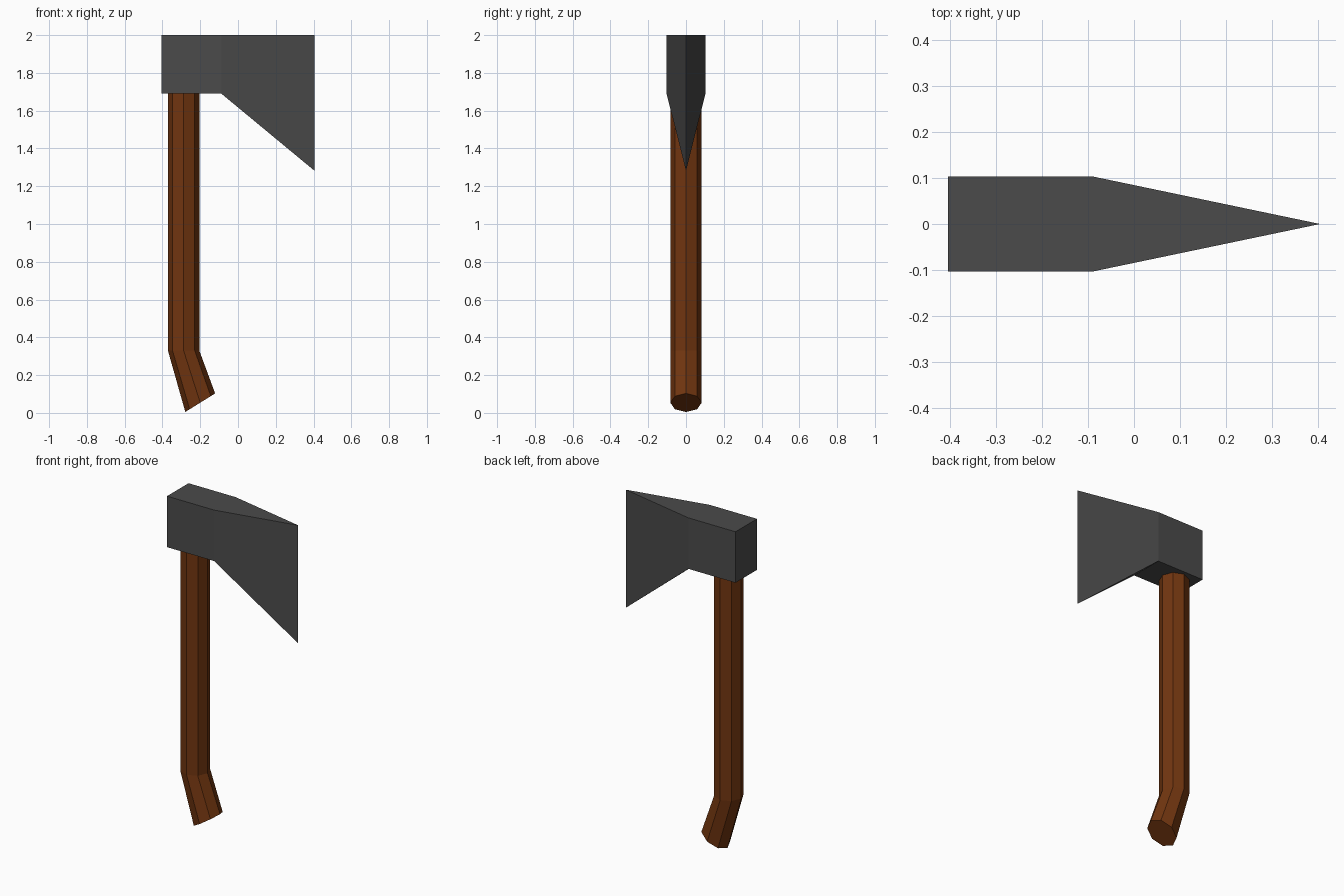
import bpy, bmesh
from math import cos, sin, tau

if "Cube" in bpy.data.objects:
    bpy.data.objects.remove(bpy.data.objects["Cube"])


def material(name, color):
    m = bpy.data.materials.new(name)
    m.diffuse_color = (*color, 1)
    m.use_nodes = True
    m.node_tree.nodes["Principled BSDF"].inputs["Base Color"].default_value = m.diffuse_color
    return m


def loft(name, rings, mat):
    """Bridge matching rings of points and cap both ends."""
    bm = bmesh.new()
    loops = [[bm.verts.new(p) for p in ring] for ring in rings]
    n = len(loops[0])
    for a, b in zip(loops, loops[1:]):
        for i in range(n):
            j = (i + 1) % n
            bm.faces.new((a[i], a[j], b[j], b[i]))
    bm.faces.new(loops[0])
    bm.faces.new(loops[-1])
    # closes the sharp edge, where both sides meet
    bmesh.ops.remove_doubles(bm, verts=bm.verts, dist=0.0005)
    bmesh.ops.recalc_face_normals(bm, faces=bm.faces)
    mesh = bpy.data.meshes.new(name)
    bm.to_mesh(mesh)
    bm.free()
    mesh.materials.append(mat)
    obj = bpy.data.objects.new(name, mesh)
    bpy.context.collection.objects.link(obj)
    return obj


steel = material("dark_steel", (0.07, 0.07, 0.07))
wood = material("brown_wood", (0.165, 0.036, 0.005))

# Handle: octagonal rings as (centre x, centre z, half width x, half rise z)
R = 0.083
sections = [(-0.20, 0.054, 0.079, 0.049), (-0.288, 0.33, R, 0), (-0.288, 1.70, R, 0)]
rings = [[(cx + rx * cos(i * tau / 8), R * sin(i * tau / 8), cz + rz * cos(i * tau / 8))
          for i in range(8)] for cx, cz, rx, rz in sections]
loft("handle", rings, wood)

# Head: block at the rear, wedge flaring down to the cutting edge
# stations as (x, half thickness, bottom z)
stations = [(-0.405, 0.103, 1.69), (-0.088, 0.103, 1.69)]
edge_x, edge_bottom, top = 0.405, 1.282, 2.0
bm = bmesh.new()
side = []
for x, t, low in stations:
    side.append([bm.verts.new(p) for p in ((x, -t, low), (x, t, low), (x, t, top), (x, -t, top))])
lower = bm.verts.new((edge_x, 0, edge_bottom))
upper = bm.verts.new((edge_x, 0, top))
back, mid = side
bm.faces.new(back)
for i in range(4):
    j = (i + 1) % 4
    bm.faces.new((back[i], back[j], mid[j], mid[i]))
bm.faces.new((mid[0], mid[1], lower))
bm.faces.new((mid[1], mid[2], upper, lower))
bm.faces.new((mid[2], mid[3], upper))
bm.faces.new((mid[3], mid[0], lower, upper))
bmesh.ops.recalc_face_normals(bm, faces=bm.faces)
mesh = bpy.data.meshes.new("axe_head")
bm.to_mesh(mesh)
bm.free()
mesh.materials.append(steel)
bpy.context.collection.objects.link(bpy.data.objects.new("axe_head", mesh))
